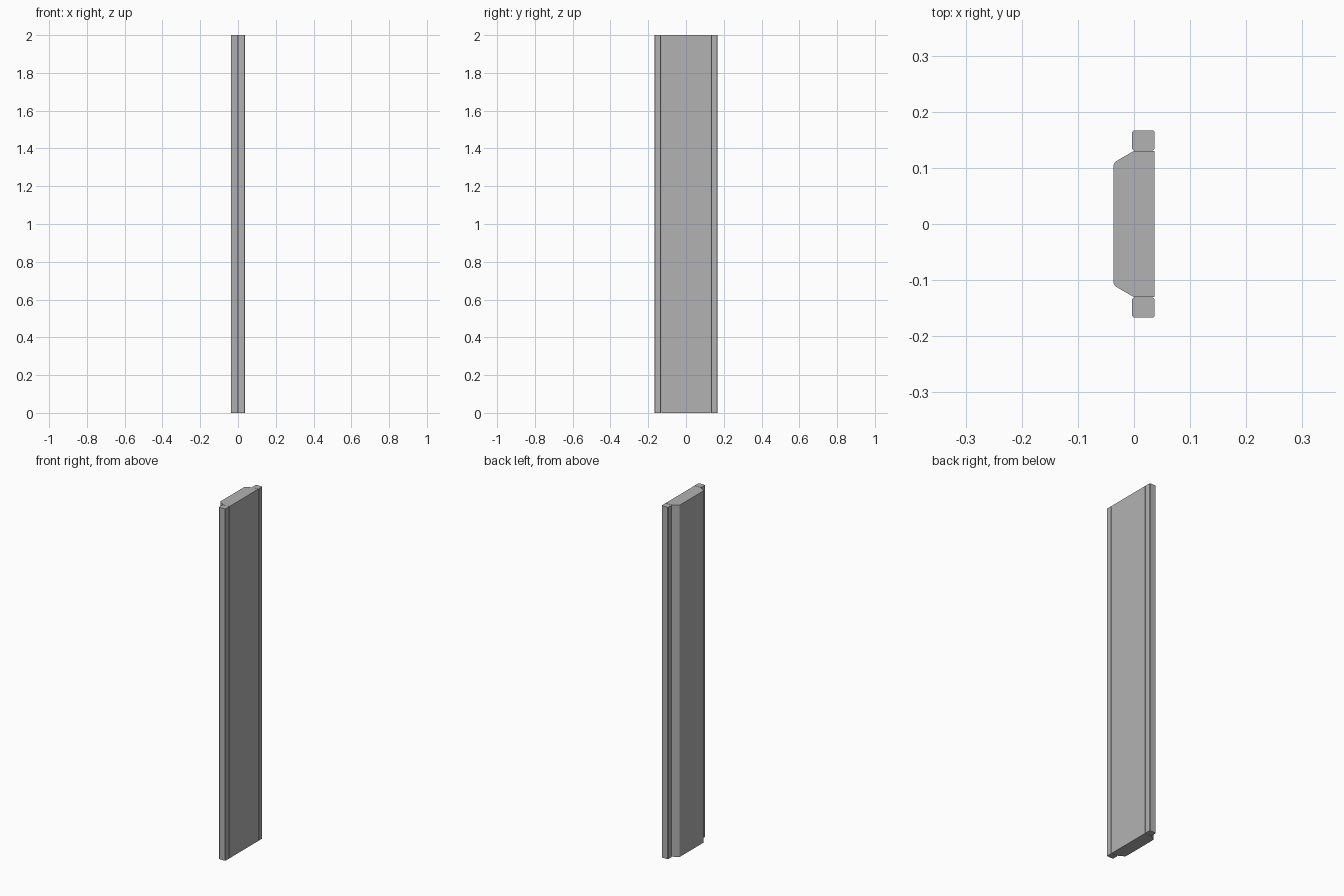
import bpy
import bmesh

if "Cube" in bpy.data.objects:
    bpy.data.objects.remove(bpy.data.objects["Cube"])

HEIGHT = 2.0

# Mid-grey finish shared by all parts
grey = bpy.data.materials.new("grey")
grey.diffuse_color = (0.45, 0.45, 0.45, 1)
grey.use_nodes = True
grey.node_tree.nodes["Principled BSDF"].inputs["Base Color"].default_value = grey.diffuse_color


def extrude_profile(name, points, rounded, radius):
    """Vertical prism from an XY profile; the listed corners get small bevelled edges."""
    bm = bmesh.new()
    verts = [bm.verts.new((x, y, 0)) for x, y in points]
    face = bm.faces.new(verts)
    ext = bmesh.ops.extrude_face_region(bm, geom=[face])
    top = [v for v in ext["geom"] if isinstance(v, bmesh.types.BMVert)]
    bmesh.ops.translate(bm, verts=top, vec=(0, 0, HEIGHT))
    corners = [points[i] for i in rounded]

    def is_rounded(edge):
        a, b = (v.co for v in edge.verts)
        return abs(a.z - b.z) > 1 and any(
            abs(a.x - x) + abs(a.y - y) < 1e-4 for x, y in corners)

    edges = [e for e in bm.edges if is_rounded(e)]
    bmesh.ops.bevel(bm, geom=edges, offset=radius, segments=1, profile=0.5,
                    affect='EDGES')
    bmesh.ops.recalc_face_normals(bm, faces=bm.faces)
    mesh = bpy.data.meshes.new(name)
    bm.to_mesh(mesh)
    bm.free()
    mesh.materials.append(grey)
    obj = bpy.data.objects.new(name, mesh)
    bpy.context.collection.objects.link(obj)
    return obj


# Central board with two chamfered long sides
extrude_profile("center_panel",
                [(0.0368, -0.1298), (0.0368, 0.1298), (-0.001, 0.1298),
                 (-0.0368, 0.109), (-0.0368, -0.109), (-0.001, -0.1298)],
                rounded=[3, 4], radius=0.004)

# Square edge strips on either side
for side, label in ((1, "left"), (-1, "right")):
    inner, outer = 0.1312 * side, 0.167 * side
    extrude_profile(f"edge_strip_{label}",
                    [(-0.0035, inner), (0.0368, inner),
                     (0.0368, outer), (-0.0035, outer)],
                    rounded=[0, 1, 2, 3], radius=0.003)
